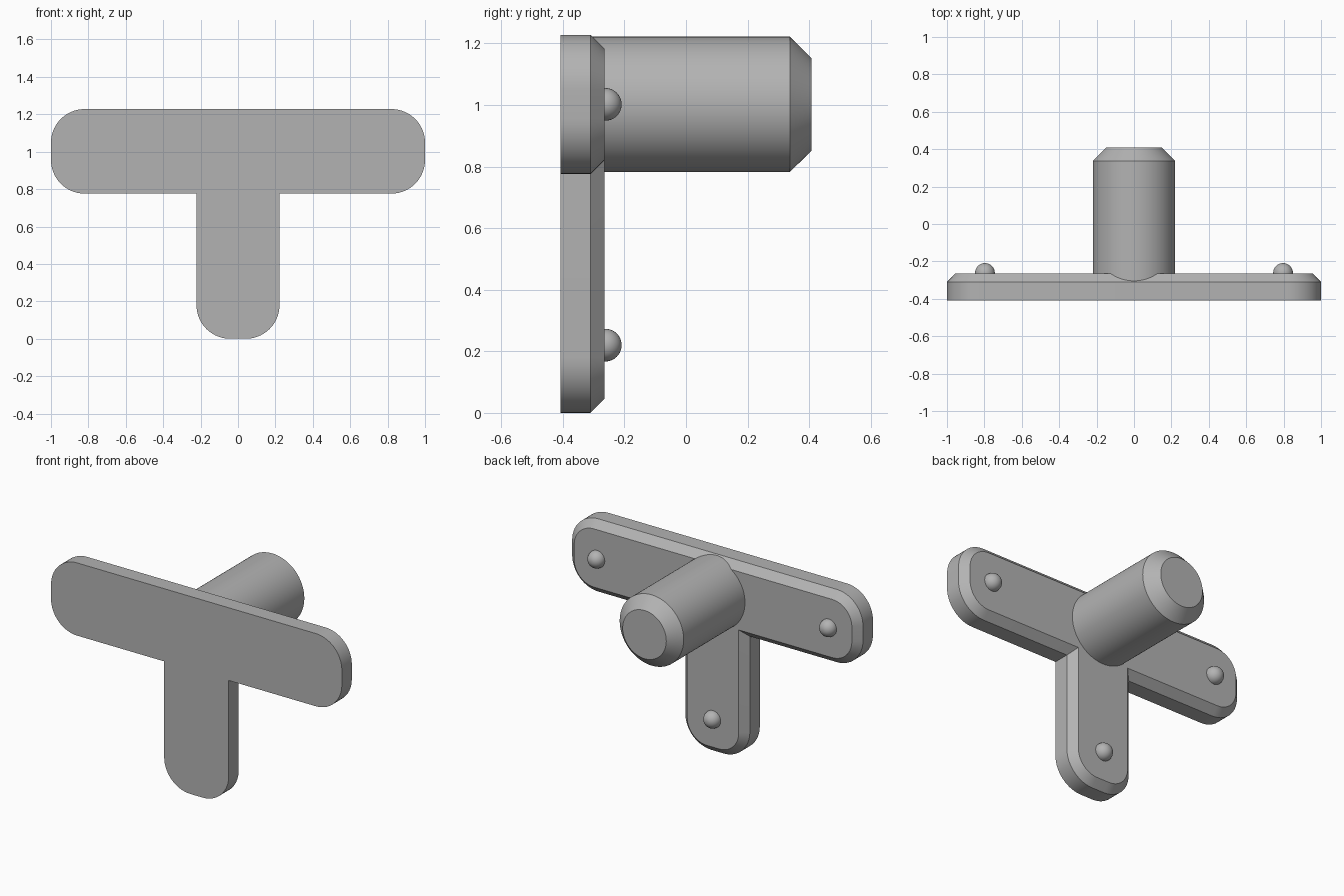
import bpy, bmesh
from math import sin, cos, pi, radians

cube = bpy.data.objects.get("Cube")
if cube:
    bpy.data.objects.remove(cube, do_unlink=True)

grey = bpy.data.materials.new("plain grey")
grey.use_nodes = True
COLOUR = (0.45, 0.45, 0.45, 1)
grey.diffuse_color = COLOUR
grey.node_tree.nodes["Principled BSDF"].inputs["Base Color"].default_value = COLOUR

BAR_LOW, BAR_TOP, STEM, RADIUS = 0.776, 1.228, 0.222, 0.18
BAR_MID = (BAR_LOW + BAR_TOP) / 2


def loft(name, rings, cap_start=True, cap_end=True):
    """Join equal-length closed rings of points into a smooth-shaded skin."""
    bm = bmesh.new()
    loops = [[bm.verts.new(p) for p in ring] for ring in rings]
    for a, b in zip(loops, loops[1:]):
        for i in range(len(a)):
            j = (i + 1) % len(a)
            bm.faces.new((a[i], a[j], b[j], b[i]))
    if cap_start:
        bm.faces.new(loops[0][::-1])
    if cap_end:
        bm.faces.new(loops[-1])
    bmesh.ops.remove_doubles(bm, verts=bm.verts, dist=1e-5)
    bmesh.ops.recalc_face_normals(bm, faces=bm.faces)
    mesh = bpy.data.meshes.new(name)
    bm.to_mesh(mesh)
    bm.free()
    mesh.materials.append(grey)
    obj = bpy.data.objects.new(name, mesh)
    bpy.context.collection.objects.link(obj)
    bpy.ops.object.select_all(action="DESELECT")
    bpy.context.view_layer.objects.active = obj
    obj.select_set(True)
    bpy.ops.object.shade_smooth_by_angle(angle=radians(30))
    return obj


def lathe(name, profile, x, z, sides, cap_end=True):
    """Revolve (radius, y) pairs about an axis running front to back."""
    rings = [[(x + r * cos(2 * pi * i / sides), y, z + r * sin(2 * pi * i / sides))
              for i in range(sides)] for r, y in profile]
    return loft(name, rings, cap_start=False, cap_end=cap_end)


def outline(y, inset, steps=14):
    """Rounded T shape, shrunk evenly by the inset."""
    def corner(x, z, start):
        r = RADIUS - inset
        return [(x + r * cos(start + pi / 2 * i / steps), z + r * sin(start + pi / 2 * i / steps))
                for i in range(steps + 1)]
    half = (corner(STEM - RADIUS, RADIUS, -pi / 2)
            + [(STEM - inset, BAR_LOW + inset)]
            + corner(1 - RADIUS, BAR_LOW + RADIUS, -pi / 2)
            + corner(1 - RADIUS, BAR_TOP - RADIUS, 0))
    full = half + [(-x, z) for x, z in reversed(half)]
    return [(x, y, z) for x, z in full]


# T-shaped plate, chamfered around its back edge
FRONT, CHAMFER, BACK, END = -0.408, -0.31, -0.265, 0.408
loft("plate", [outline(FRONT, 0), outline(CHAMFER, 0), outline(BACK, 0.045)])

# Round post with a chamfered end
lathe("post", [(0.22, CHAMFER), (0.22, 0.337), (0.15, END)], 0, BAR_MID, 96)

# Small domed studs, one on each arm
STUD = 0.053
dome = [(STUD, BACK - 0.01)] + [
    (STUD * cos(pi / 2 * i / 10), BACK + 0.003 + STUD * sin(pi / 2 * i / 10)) for i in range(10)]
for name, x, z in (("left_stud", 0.797, BAR_MID), ("right_stud", -0.797, BAR_MID),
                   ("lower_stud", 0, 0.22)):
    lathe(name, dome, x, z, 32)
